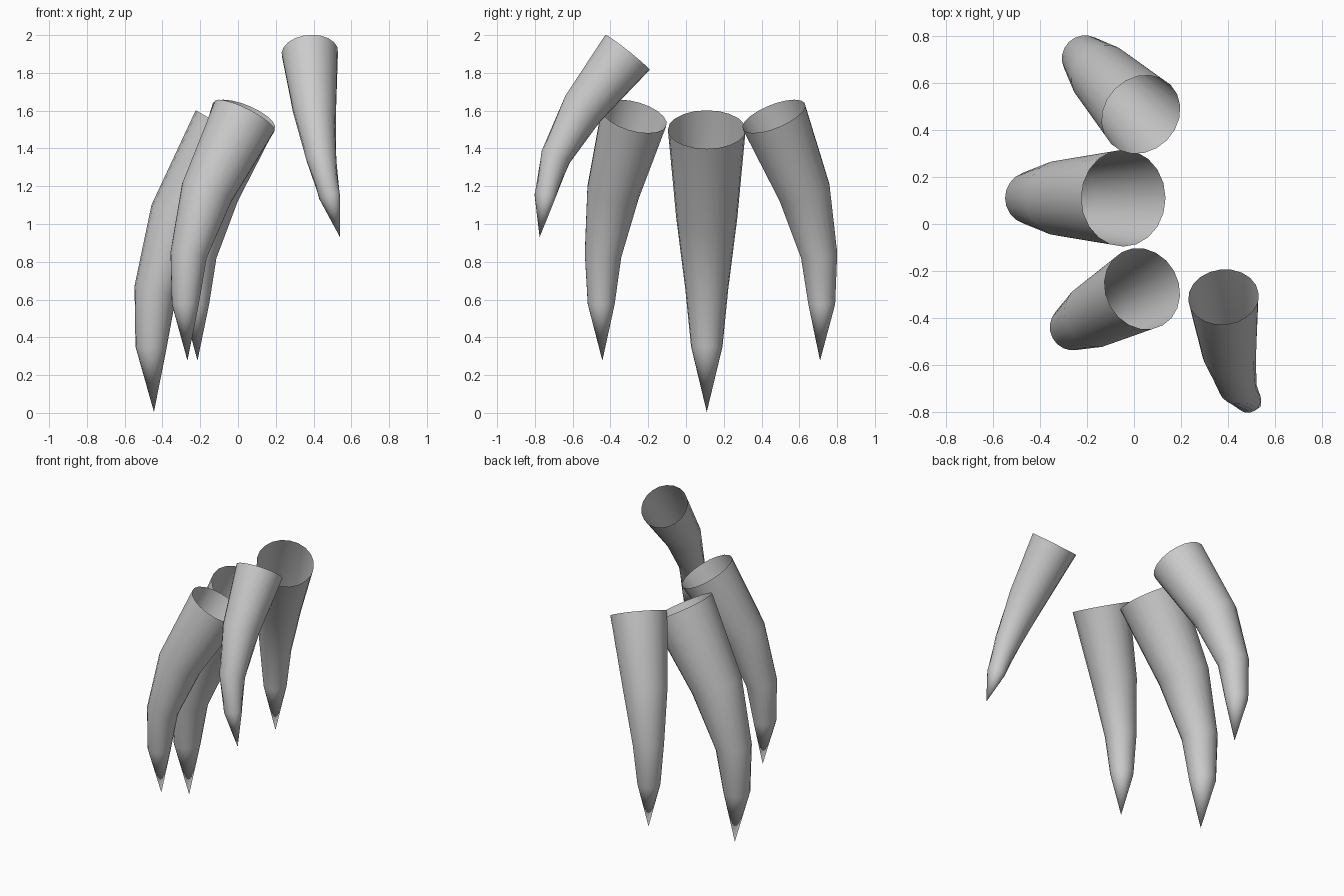
import bpy, bmesh, math
from mathutils import Vector, Matrix

if "Cube" in bpy.data.objects:
    bpy.data.objects.remove(bpy.data.objects["Cube"])

SIDES = 20


def claw(name, path, radii):
    """Open-topped tapered tube swept along a path, closed to a point at its end."""
    pts = [Vector(p) for p in path]
    dirs = [(b - a).normalized() for a, b in zip(pts, pts[1:])]
    bm = bmesh.new()
    rings = []
    for i, r in enumerate(radii):
        t = dirs[0] if i == 0 else (dirs[i - 1] + dirs[i]).normalized()
        u = t.cross(Vector((0, 0, 1))).normalized()
        v = u.cross(t)
        rings.append([bm.verts.new(pts[i] + r * (math.cos(a) * u + math.sin(a) * v))
                      for a in (2 * math.pi * k / SIDES for k in range(SIDES))])
    tip = bm.verts.new(pts[-1])
    for k in range(SIDES):
        n = (k + 1) % SIDES
        for lo, hi in zip(rings, rings[1:]):
            bm.faces.new((lo[k], lo[n], hi[n], hi[k]))
        bm.faces.new((rings[-1][k], rings[-1][n], tip))
    bmesh.ops.recalc_face_normals(bm, faces=bm.faces)
    # normals point away from the claw axis
    f = next(iter(bm.faces))
    if f.normal.dot(f.calc_center_median() - (pts[0] + pts[1]) / 2) < 0:
        bmesh.ops.reverse_faces(bm, faces=bm.faces)
    for f in bm.faces:
        f.smooth = True
    me = bpy.data.meshes.new(name)
    bm.to_mesh(me)
    bm.free()
    bpy.context.collection.objects.link(bpy.data.objects.new(name, me))


# Curve shared by the three front claws: (reach, height) from the socket centre
profile = [(0, 0), (0.265, -0.465), (0.392, -0.85), (0.415, -1.15), (0.4, -1.495)]
radii = [0.206, 0.162, 0.113, 0.083]


def toe_claw(name, base, angle, scale):
    m = Matrix.Translation(base) @ Matrix.Rotation(math.radians(angle), 4, 'Z')
    claw(name, [m @ Vector((x * scale, 0, z * scale)) for x, z in profile],
         [r * scale for r in radii])


toe_claw("middle_claw", (-0.045, 0.11, 1.5), 180, 1.0)
toe_claw("front_side_claw", (0.035, -0.275, 1.57), 209, 0.865)
toe_claw("back_side_claw", (0.03, 0.465, 1.57), 135, 0.865)

# Smaller, higher claw set apart from the others
claw("thumb_claw",
     [(0.38, -0.31, 1.908), (0.405, -0.545, 1.612), (0.44, -0.69, 1.355),
      (0.485, -0.747, 1.145), (0.54, -0.775, 0.93)],
     [0.15, 0.116, 0.081, 0.056])
